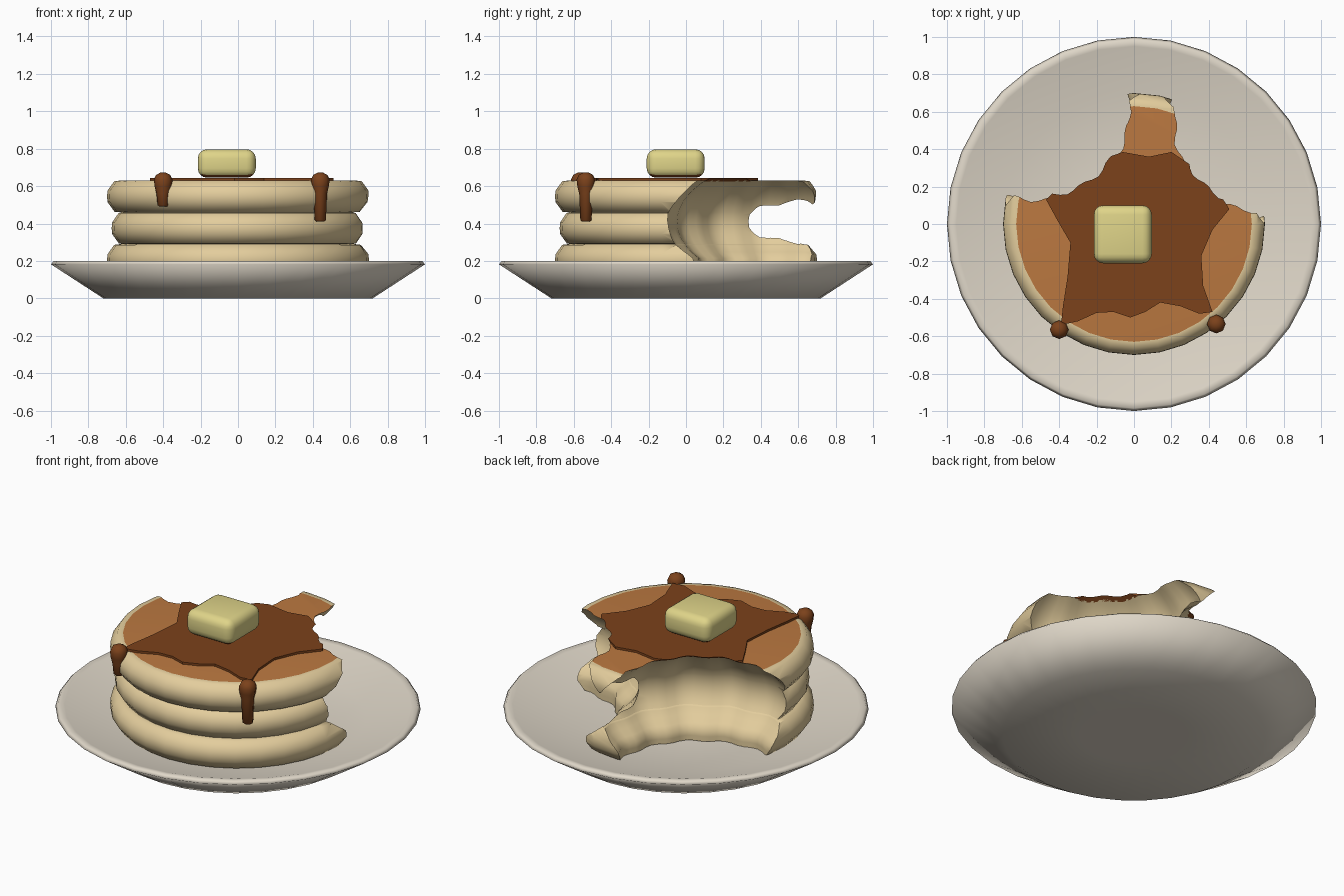
import bpy, bmesh, math
from mathutils import Vector

if "Cube" in bpy.data.objects:
    bpy.data.objects.remove(bpy.data.objects["Cube"])


def mat(name, rgb):
    m = bpy.data.materials.new(name)
    m.diffuse_color = (*rgb, 1)
    m.use_nodes = True
    m.node_tree.nodes["Principled BSDF"].inputs["Base Color"].default_value = m.diffuse_color
    return m


CREAM = mat("pancake cream", (0.77, 0.61, 0.335))
BROWN = mat("griddle brown", (0.50, 0.19, 0.052))
SYRUP = mat("syrup", (0.20, 0.054, 0.011))
BUTTER = mat("butter yellow", (0.74, 0.66, 0.25))
CHINA = mat("plate white", (0.74, 0.68, 0.58))


def finish(name, bm, *mats):
    bmesh.ops.recalc_face_normals(bm, faces=bm.faces)
    me = bpy.data.meshes.new(name)
    bm.to_mesh(me)
    bm.free()
    ob = bpy.data.objects.new(name, me)
    bpy.context.collection.objects.link(ob)
    for m in mats:
        me.materials.append(m)
    return ob


def activate(ob):
    bpy.ops.object.select_all(action='DESELECT')
    ob.select_set(True)
    bpy.context.view_layer.objects.active = ob


def smooth(ob, deg):
    activate(ob)
    bpy.ops.object.shade_smooth_by_angle(angle=math.radians(deg))


def lathe(name, profile, n, m, centre=(0, 0), scallop=0):
    """Closed solid of revolution from (radius, z) rings, capped at both ends."""
    bm = bmesh.new()
    rings = []
    for r, z in profile:
        ring = []
        for i in range(n):
            a = 2 * math.pi * i / n
            k = r + scallop * math.cos(15 * a)
            ring.append(bm.verts.new((centre[0] + k * math.cos(a),
                                      centre[1] + k * math.sin(a), z)))
        rings.append(ring)
    for a, b in zip(rings, rings[1:]):
        for i in range(n):
            j = (i + 1) % n
            bm.faces.new((a[i], a[j], b[j], b[i]))
    bm.faces.new(rings[0])
    bm.faces.new(rings[-1])
    return finish(name, bm, *m)


# Bite cutters: bulging at mid height, scalloped by tooth marks
def bite(name, x, y, r, h, zc=0.41):
    prof = []
    for i in range(21):
        z = 0.05 + i * 0.033
        e = r * math.sqrt(max(0, 1 - ((z - zc) / h) ** 2))
        prof.append((max(e, 0.485 if z < zc else 0.2), z))
    ob = lathe(name, prof, 75, [], (x, y), 0.012)
    ob.hide_render = True
    return ob


cutters = [bite("bite_left", -0.5, 0.6, 0.63, 0.335),
           bite("bite_right", 0.67, 0.52, 0.615, 0.325)]


def cut(ob):
    activate(ob)
    for c in cutters:
        md = ob.modifiers.new("bite", 'BOOLEAN')
        md.operation = 'DIFFERENCE'
        md.solver = 'EXACT'
        md.object = c
        bpy.ops.object.modifier_apply(modifier=md.name)


# Plate
plate = lathe("plate", [(0.3, 0), (0.72, 0), (1.0, 0.182), (0.985, 0.2), (0.95, 0.195),
                        (0.70, 0.118), (0.3, 0.115)], 32, [CHINA])
smooth(plate, 180)

# Pancake stack, browned on the top face
for name, z, s in (("bottom_pancake", 0.12, 1), ("middle_pancake", 0.29, 0.965),
                   ("top_pancake", 0.46, 1)):
    prof = [(0.63, 0), (0.66, 0.003), (0.698, 0.055), (0.70, 0.085), (0.698, 0.115),
            (0.662, 0.166), (0.63, 0.17)]
    p = lathe(name, [(r * s, z + h) for r, h in prof], 32, [CREAM, BROWN])
    cut(p)
    for f in p.data.polygons:
        f.material_index = int(name == "top_pancake" and f.normal.z > 0.99
                               and f.center.z > z + 0.1695)
    smooth(p, 60)

# Syrup pool, bitten together with the stack
outline = [(-0.47, 0.13), (-0.3, 0.3), (-0.06, 0.385), (0.08, 0.36), (0.2, 0.385),
           (0.4, 0.25), (0.51, 0.08), (0.42, -0.03), (0.36, -0.17), (0.37, -0.33),
           (0.42, -0.47), (0.35, -0.48), (0.25, -0.44), (0.14, -0.42), (0.06, -0.47),
           (-0.02, -0.5), (-0.11, -0.47), (-0.2, -0.475), (-0.3, -0.52),
           (-0.39, -0.54), (-0.38, -0.44), (-0.355, -0.28), (-0.34, -0.1), (-0.41, 0.02)]
bm = bmesh.new()
face = bm.faces.new([bm.verts.new((x, y, 0.625)) for x, y in outline])
ext = bmesh.ops.extrude_face_region(bm, geom=[face])
for v in ext["geom"]:
    if isinstance(v, bmesh.types.BMVert):
        v.co.z = 0.643
pool = finish("syrup_pool", bm, SYRUP)
cut(pool)
smooth(pool, 30)

# Syrup drips running down the front
for name, x, y, low in (("drip_left", -0.40, -0.565, 0.49), ("drip_right", 0.44, -0.535, 0.41)):
    d = lathe(name, [(0.02, low), (0.03, low + 0.008), (0.036, 0.56), (0.046, 0.60),
                     (0.05, 0.635), (0.038, 0.66), (0.015, 0.672)], 8, [SYRUP], (x, y))
    smooth(d, 50)

# Butter pat, syrupy underneath
bm = bmesh.new()
bmesh.ops.create_cube(bm, size=1)
for v in bm.verts:
    v.co = Vector((v.co.x * 0.31 - 0.06, v.co.y * 0.31 - 0.055, v.co.z * 0.152 + 0.721))
bmesh.ops.bevel(bm, geom=bm.edges[:], offset=0.05, segments=4, profile=0.5, affect='EDGES')
butter = finish("butter", bm, BUTTER, SYRUP)
for f in butter.data.polygons:
    f.material_index = int(f.center.z < 0.661)
smooth(butter, 50)

for c in cutters:
    bpy.data.objects.remove(c)
